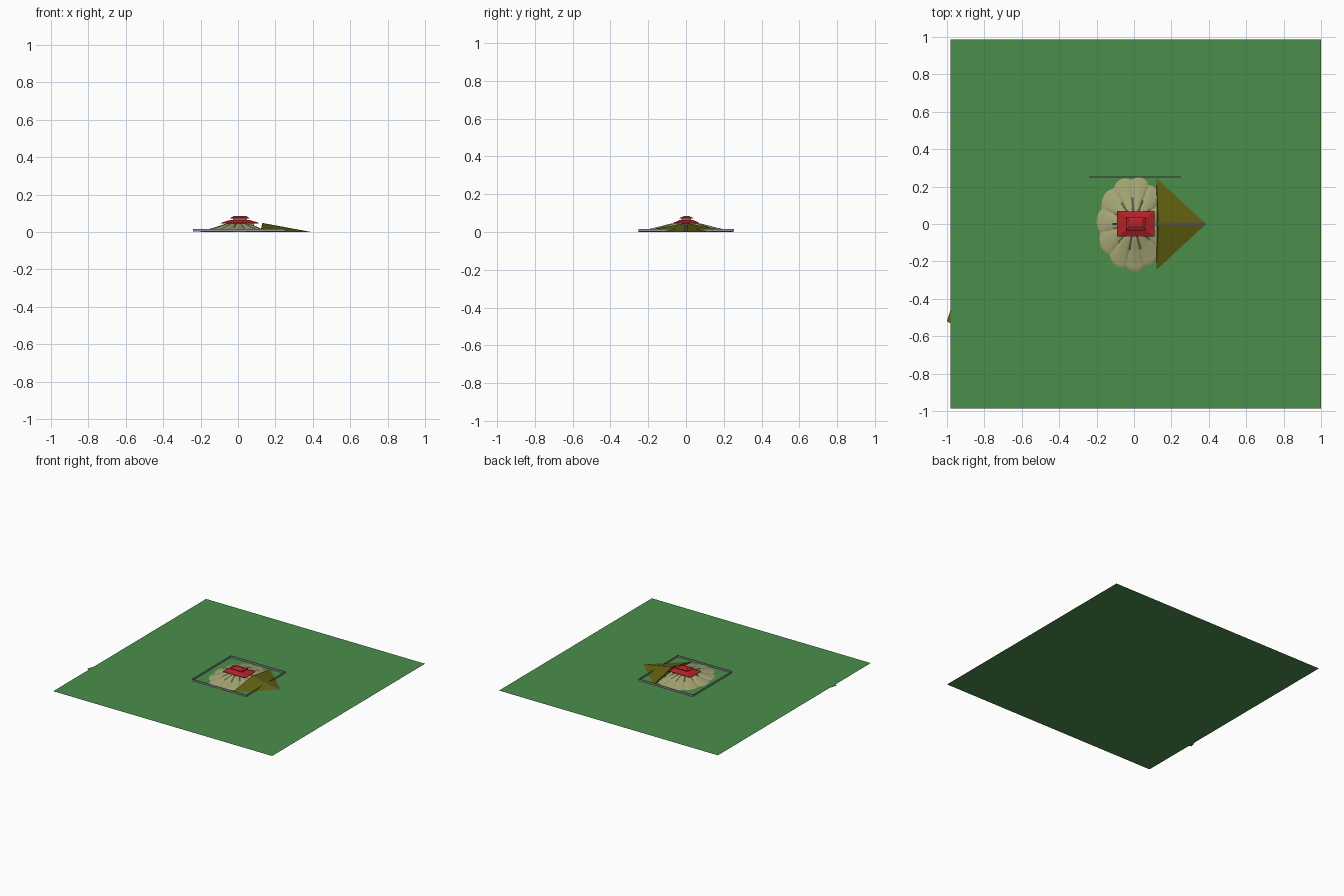
import bpy, math

if "Cube" in bpy.data.objects:
    bpy.data.objects.remove(bpy.data.objects["Cube"])

def mat(name, rgb):
    m = bpy.data.materials.new(name)
    m.diffuse_color = (*rgb, 1)
    m.use_nodes = True
    m.node_tree.nodes["Principled BSDF"].inputs["Base Color"].default_value = m.diffuse_color
    return m

GREEN = mat("grass", (0.07, 0.27, 0.07))
BLUE = mat("water", (0.02, 0.09, 0.32))
OLIVE = mat("earth", (0.12, 0.12, 0.005))
CREAM = mat("sand", (0.38, 0.38, 0.18))
RED = mat("roof_red", (0.45, 0.015, 0.02))
GREY = mat("stone", (0.30, 0.29, 0.31))
DARK = mat("path_stone", (0.09, 0.08, 0.08))

def mesh(name, verts, faces, m=None):
    me = bpy.data.meshes.new(name)
    me.from_pydata(verts, [], faces)
    ob = bpy.data.objects.new(name, me)
    bpy.context.collection.objects.link(ob)
    if m:
        me.materials.append(m)
    return ob

def sheet(name, x0, x1, y0, y1, z, m):
    return mesh(name, [(x0, y0, z), (x1, y0, z), (x1, y1, z), (x0, y1, z)], [(0, 1, 2, 3)], m)

def stack(name, cx, cy, rings, m):
    """Rectangular rings (half x, half y, z) joined bottom to top."""
    v, f = [], [(3, 2, 1, 0)]
    for hx, hy, z in rings:
        v += [(cx - hx, cy - hy, z), (cx + hx, cy - hy, z), (cx + hx, cy + hy, z), (cx - hx, cy + hy, z)]
    for i in range(len(rings) - 1):
        for k in range(4):
            a, b = 4 * i + k, 4 * i + (k + 1) % 4
            f.append((a, b, b + 4, a + 4))
    n = len(v)
    f.append((n - 4, n - 3, n - 2, n - 1))
    return mesh(name, v, f, m)

# ground: grass over and under a thin layer of water
sheet("grass_top", -0.98, 1, -0.987, 0.987, 0.001, GREEN)
sheet("grass_underside", -0.98, 1, -0.987, 0.987, 0, GREEN)
sheet("water", -0.98, 1, -0.987, 0.987, 0.0005, BLUE)
mesh("earth_edge", [(-1, -0.52, 0.0005), (-0.975, -0.535, 0.0005), (-0.975, -0.44, 0.0005)], [(0, 1, 2)], OLIVE)

# lobed mound
N, LOBES = 132, 11
profile = [(0.12, 0.05), (0.35, 0.043), (0.6, 0.026), (0.82, 0.013), (0.95, 0.006), (1.0, 0.001)]
v, f = [(0, 0, 0.05)], []
for t, z in profile:
    for i in range(N):
        a = 2 * math.pi * i / N
        lobe = abs(math.sin(LOBES * a / 2 + 0.4))
        r = 0.90 + 0.10 * lobe ** 0.6
        crease = 1 - 0.22 * (1 - lobe) ** 3
        x = (0.2 if math.cos(a) < 0 else 0.18) * math.cos(a) * r * t
        y = 0.255 * math.sin(a) * r * t
        v.append((min(x, 0.13), y, max(z * crease, 0.001)))
for i in range(N):
    j = (i + 1) % N
    f.append((0, 1 + i, 1 + j))
    for k in range(len(profile) - 1):
        a = 1 + k * N
        f.append((a + i, a + N + i, a + N + j, a + j))
mound = mesh("mound", v, f, CREAM)

# earth ramp with a stone path on its ridge
mesh("earth_ramp", [(0.12, -0.245, 0.001), (0.12, 0.245, 0.001), (0.13, 0, 0.048), (0.385, 0, 0.001)],
     [(0, 3, 2), (3, 1, 2), (0, 2, 1), (0, 1, 3)], OLIVE)
mesh("ramp_path", [(0.12, -0.007, 0.049), (0.385, -0.007, 0.002), (0.385, 0.007, 0.002), (0.12, 0.007, 0.049)],
     [(0, 1, 2, 3)], DARK)
sheet("rear_path", -0.115, -0.08, -0.006, 0.006, 0.044, DARK)

# two-tier hall
CX, CY = 0.01, 0.002
stack("lower_walls", CX, CY, [(0.075, 0.048, 0.02), (0.075, 0.048, 0.05)], GREY)
stack("lower_roof", CX, CY, [(0.1, 0.068, 0.046), (0.1, 0.068, 0.049), (0.052, 0.034, 0.064)], RED)
stack("upper_walls", CX, CY, [(0.038, 0.025, 0.06), (0.038, 0.025, 0.074)], GREY)
stack("upper_roof", CX, CY, [(0.052, 0.036, 0.071), (0.052, 0.036, 0.074), (0.033, 0.012, 0.085)], RED)

# enclosure walls
X0, X1, Y = -0.24, 0.25, 0.25
lo, hi = 0.002, 0.016
for name, a, b in (("front_wall", (X0, -Y), (X1, -Y)), ("right_wall", (X1, -Y), (X1, Y)),
                   ("left_wall", (X0, Y), (X0, -Y))):
    mesh(name, [(*a, lo), (*b, lo), (*b, hi), (*a, hi)], [(0, 1, 2, 3)], GREY)
stack("back_wall", 0.005, 0.252, [(0.245, 0.003, lo), (0.245, 0.003, hi)], GREY)
